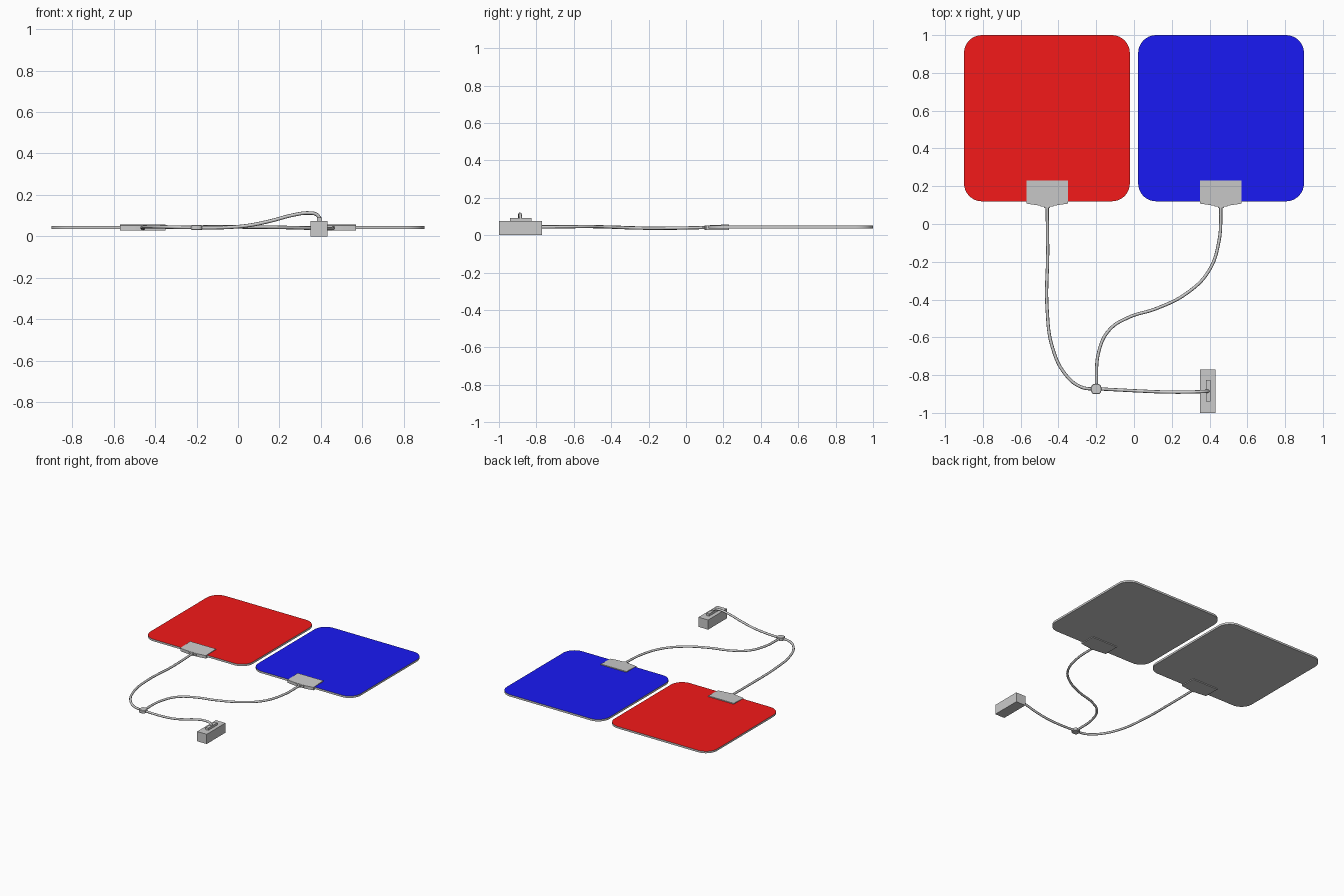
import bpy, bmesh, math
from mathutils import Vector

if "Cube" in bpy.data.objects:
    bpy.data.objects.remove(bpy.data.objects["Cube"])


def finish(name, bm, smooth=True):
    bmesh.ops.recalc_face_normals(bm, faces=bm.faces)
    me = bpy.data.meshes.new(name)
    bm.to_mesh(me)
    bm.free()
    ob = bpy.data.objects.new(name, me)
    bpy.context.collection.objects.link(ob)
    if smooth:
        bpy.ops.object.select_all(action='DESELECT')
        bpy.context.view_layer.objects.active = ob
        ob.select_set(True)
        bpy.ops.object.shade_smooth_by_angle(angle=math.radians(35))
    return ob


def block(name, x0, x1, y0, y1, z0, z1, radius=0.0, edge=0.0, segs=8):
    """Box with rounded vertical corners and an optional small edge bevel."""
    bm = bmesh.new()
    bmesh.ops.create_cube(bm, size=1)
    for v in bm.verts:
        v.co = Vector(((x0 + x1) / 2 + v.co.x * (x1 - x0),
                       (y0 + y1) / 2 + v.co.y * (y1 - y0),
                       (z0 + z1) / 2 + v.co.z * (z1 - z0)))
    if radius:
        up = [e for e in bm.edges if abs(e.verts[0].co.z - e.verts[1].co.z) > 1e-5]
        bmesh.ops.bevel(bm, geom=up, offset=radius, segments=segs, profile=0.5, affect='EDGES')
    if edge:
        rim = [e for e in bm.edges if abs(e.verts[0].co.z - e.verts[1].co.z) < 1e-5]
        bmesh.ops.bevel(bm, geom=rim, offset=edge, segments=1, affect='EDGES')
    return finish(name, bm)


def colour(name, rgb):
    m = bpy.data.materials.new(name)
    m.diffuse_color = (*rgb, 1)
    m.use_nodes = True
    m.node_tree.nodes["Principled BSDF"].inputs["Base Color"].default_value = m.diffuse_color
    return m


def connector(name, cx):
    """Clamp on the pad edge: flat body with a tapered front."""
    outline = [(-0.11, 0.23), (0.11, 0.23), (0.11, 0.108), (0.05, 0.099),
               (-0.05, 0.099), (-0.11, 0.108)]
    bm = bmesh.new()
    low = bm.faces.new([bm.verts.new((cx + x, y, 0.029)) for x, y in outline])
    top = bmesh.ops.extrude_face_region(bm, geom=[low])['geom']
    for v in top:
        if isinstance(v, bmesh.types.BMVert):
            # upper surface thins slightly towards the cable
            v.co.z = 0.058 if v.co.y > 0.15 else 0.052
    return finish(name, bm)


def cable(name, pts, r=0.0085):
    cu = bpy.data.curves.new(name, 'CURVE')
    cu.dimensions = '3D'
    cu.bevel_depth = r
    cu.bevel_resolution = 2
    cu.resolution_u = 8
    cu.use_fill_caps = True
    sp = cu.splines.new('BEZIER')
    sp.bezier_points.add(len(pts) - 1)
    for bp, p in zip(sp.bezier_points, pts):
        bp.co = p
        bp.handle_left_type = bp.handle_right_type = 'AUTO'
    ob = bpy.data.objects.new(name, cu)
    bpy.context.collection.objects.link(ob)
    bpy.ops.object.select_all(action='DESELECT')
    bpy.context.view_layer.objects.active = ob
    ob.select_set(True)
    bpy.ops.object.convert(target='MESH')
    bpy.ops.object.shade_smooth()


# Pads: grey foam body with a coloured upper face, plus clamp and strain relief
grey = colour("grey", (0.7, 0.7, 0.7))
for side, sx, rgb in (("red", -1, (0.9, 0.01, 0.01)), ("blue", 1, (0.01, 0.01, 0.9))):
    x0, x1 = sorted((sx * 0.022, sx * 0.9))
    pad = block(side + "_pad", x0, x1, 0.12, 1.0, 0.036, 0.051, radius=0.095)
    pad.data.materials.append(grey)
    pad.data.materials.append(colour(side, rgb))
    for p in pad.data.polygons:
        if p.normal.z > 0.9:
            p.material_index = 1
    cx = sx * 0.46
    connector(side + "_clamp", cx)
    block(side + "_strain_relief", cx - 0.035, cx + 0.035, 0.093, 0.103, 0.032, 0.05)
    block(side + "_strain_relief_tip", cx - 0.016, cx + 0.016, 0.086, 0.094, 0.033, 0.049)

# Cables
cable("red_cable", [(-0.46, 0.10, 0.041), (-0.457, -0.15, 0.037), (-0.46, -0.45, 0.045),
                    (-0.43, -0.66, 0.047), (-0.36, -0.80, 0.046), (-0.28, -0.863, 0.044),
                    (-0.2, -0.875, 0.043)])
cable("blue_cable", [(0.46, 0.10, 0.041), (0.45, -0.09, 0.038), (0.395, -0.25, 0.038),
                     (0.28, -0.366, 0.042), (0.12, -0.447, 0.045), (-0.03, -0.495, 0.046),
                     (-0.13, -0.56, 0.046), (-0.185, -0.67, 0.045), (-0.2, -0.875, 0.043)])
cable("plug_cable", [(-0.2, -0.872, 0.042), (-0.05, -0.88, 0.044), (0.05, -0.885, 0.053),
                     (0.15, -0.889, 0.073), (0.27, -0.89, 0.104), (0.34, -0.888, 0.113),
                     (0.38, -0.886, 0.105), (0.394, -0.885, 0.085), (0.395, -0.885, 0.07)])

# Junction where the cables meet
block("cable_junction", -0.227, -0.173, -0.901, -0.847, 0.031, 0.055,
      radius=0.018, edge=0.003, segs=4)

# Plug with raised cable outlet
block("plug_body", 0.35, 0.432, -1.0, -0.77, 0.0, 0.075)
block("plug_outlet", 0.38, 0.404, -0.94, -0.826, 0.07, 0.092)
